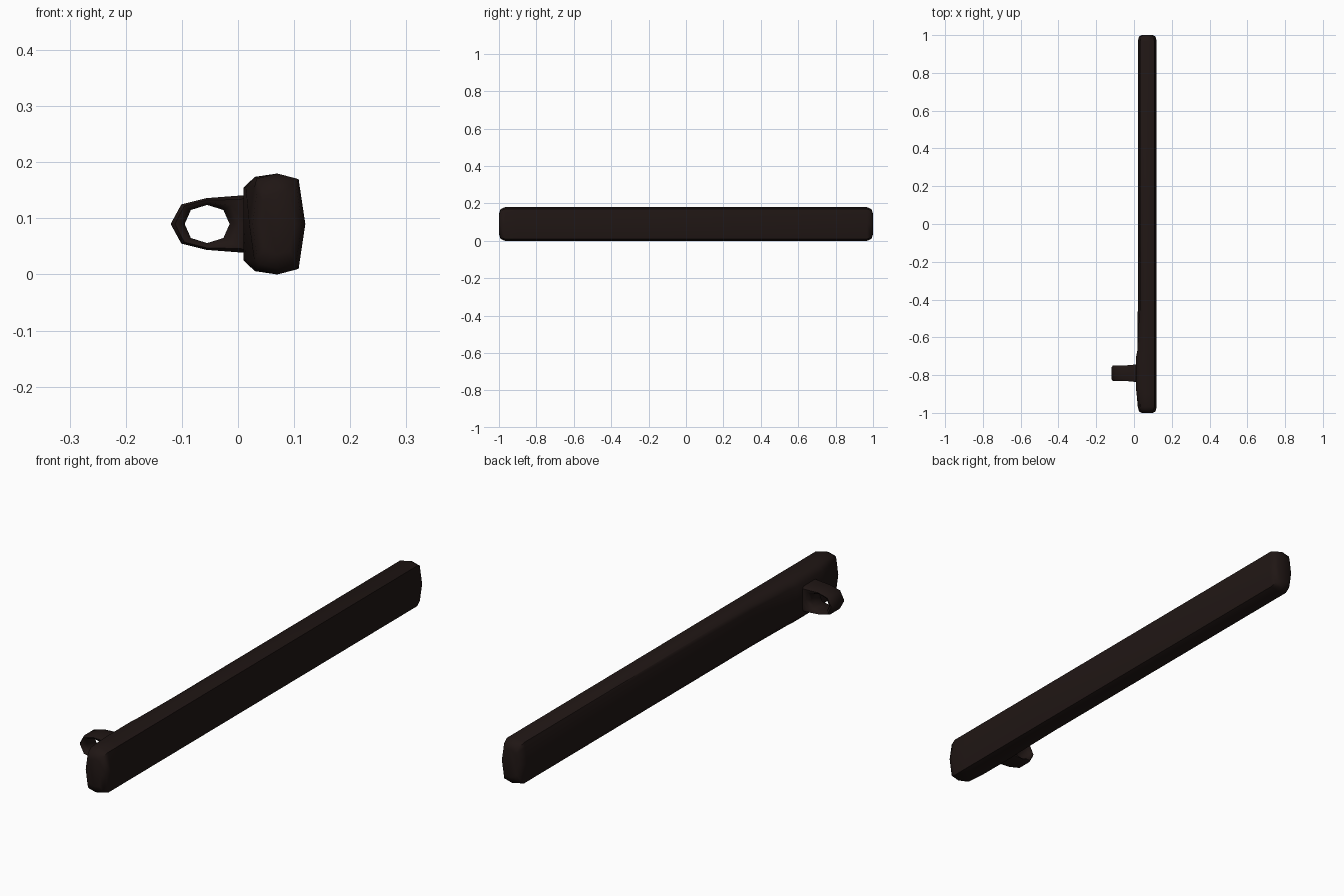
import bpy, bmesh

if "Cube" in bpy.data.objects:
    bpy.data.objects.remove(bpy.data.objects["Cube"])

mat = bpy.data.materials.new("dark_brown")
mat.diffuse_color = (0.014, 0.008, 0.007, 1)
mat.use_nodes = True
mat.node_tree.nodes["Principled BSDF"].inputs["Base Color"].default_value = mat.diffuse_color


def finish(name, bm, angle):
    bmesh.ops.recalc_face_normals(bm, faces=bm.faces)
    me = bpy.data.meshes.new(name)
    bm.to_mesh(me)
    bm.free()
    ob = bpy.data.objects.new(name, me)
    bpy.context.collection.objects.link(ob)
    me.materials.append(mat)
    bpy.ops.object.select_all(action='DESELECT')
    bpy.context.view_layer.objects.active = ob
    ob.select_set(True)
    bpy.ops.object.shade_smooth_by_angle(angle=angle)


def bridge(bm, a, b):
    n = len(a)
    for i in range(n):
        bm.faces.new((a[i], a[(i + 1) % n], b[(i + 1) % n], b[i]))


def mirrored(half):
    # first and last points lie on the mid height z = 0.09
    return half + [(x, 0.18 - z) for x, z in half[-2:0:-1]]


# Bar: flattened section lofted along y, swelling into a pad beside the ring
def section(side, mid):
    return mirrored([(0.02 - 0.01 * mid, 0.09),
                     (0.029 - 0.019 * side, 0.155),
                     (0.033 - 0.003 * side, 0.171 + 0.003 * side),
                     (0.07, 0.18), (0.108, 0.17), (0.12, 0.09)])


# y, end scale, corner swell, middle swell
stations = [(-1, 0.6, 0, 0), (-0.992, 0.88, 0, 0), (-0.968, 1, 0, 0),
            (-0.9, 1, 0.8, 0.3), (-0.87, 1, 1, 1), (-0.71, 1, 1, 1),
            (-0.67, 1, 0.6, 0.2), (-0.45, 1, 0, 0),
            (0.968, 1, 0, 0), (0.992, 0.88, 0, 0), (1, 0.6, 0, 0)]
bm = bmesh.new()
rings = [[bm.verts.new((0.07 + (x - 0.07) * s, y, 0.09 + (z - 0.09) * s))
          for x, z in section(side, mid)] for y, s, side, mid in stations]
for a, b in zip(rings, rings[1:]):
    bridge(bm, a, b)
bm.faces.new(rings[0])
bm.faces.new(rings[-1])
finish("bar", bm, 0.9)

# Ring: octagonal eye with a neck running into the pad
inner = mirrored([(-0.095, 0.09), (-0.084, 0.115), (-0.055, 0.124),
                  (-0.026, 0.115), (-0.015, 0.09)])
outer = mirrored([(-0.12, 0.09), (-0.101, 0.125), (-0.057, 0.136),
                  (0.02, 0.142), (0.03, 0.09)])
bm = bmesh.new()
loops = []
for t, h in [(0, -0.024), (0.3, -0.037), (0.7, -0.04), (1, -0.03),
             (1, 0.03), (0.7, 0.04), (0.3, 0.037), (0, 0.024)]:
    loop = []
    for (xi, zi), (xo, zo) in zip(inner, outer):
        flare = 1.15 if xo > 0 else 1
        loop.append(bm.verts.new((xi + (xo - xi) * t, -0.79 + h * flare,
                                  zi + (zo - zi) * t)))
    loops.append(loop)
for i in range(len(loops)):
    bridge(bm, loops[i], loops[(i + 1) % len(loops)])
finish("ring", bm, 0.9)
